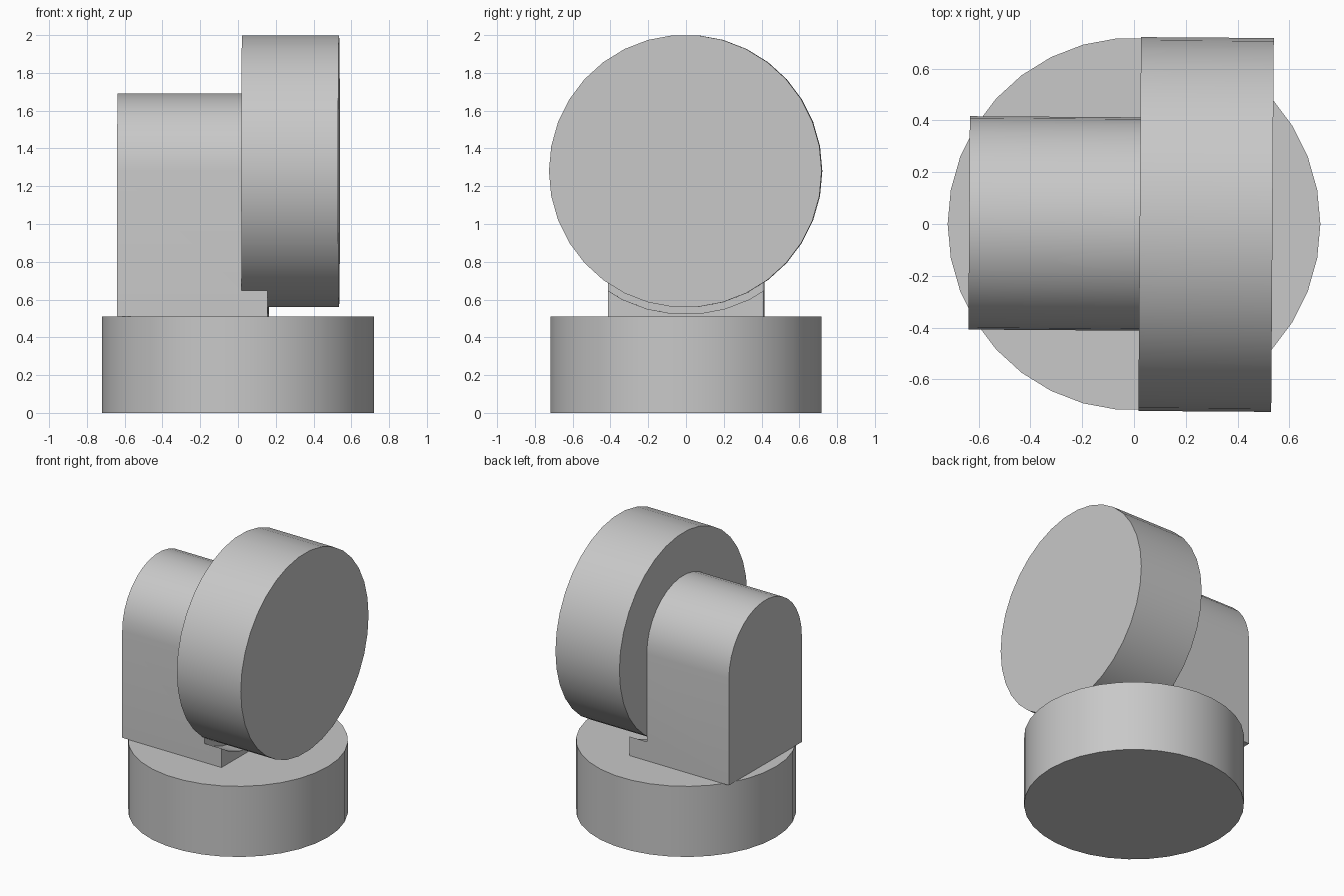
import bpy, bmesh, math
from mathutils import Matrix

if "Cube" in bpy.data.objects:
    bpy.data.objects.remove(bpy.data.objects["Cube"], do_unlink=True)

SIDES = 34
AXIS_Z = 1.28          # height of the wheel axis
TURN = Matrix.Rotation(math.radians(-0.4), 4, 'Z')

grey = bpy.data.materials.new("plain_grey")
grey.use_nodes = True
grey.diffuse_color = (0.58, 0.58, 0.58, 1)
grey.node_tree.nodes["Principled BSDF"].inputs["Base Color"].default_value = grey.diffuse_color


def arc(radius, steps, sweep):
    """Points of an arc, starting on the positive first axis."""
    return [(radius * math.cos(sweep * i / steps), radius * math.sin(sweep * i / steps))
            for i in range(steps + 1)]


def prism(name, corners, direction):
    """Extrude a closed outline of 3D corners along a direction."""
    bm = bmesh.new()
    face = bm.faces.new([bm.verts.new(c) for c in corners])
    top = bmesh.ops.extrude_face_region(bm, geom=[face])
    moved = [v for v in top["geom"] if isinstance(v, bmesh.types.BMVert)]
    bmesh.ops.translate(bm, verts=moved, vec=direction)
    bmesh.ops.recalc_face_normals(bm, faces=bm.faces)
    mesh = bpy.data.meshes.new(name)
    bm.to_mesh(mesh)
    bm.free()
    mesh.materials.append(grey)
    obj = bpy.data.objects.new(name, mesh)
    bpy.context.collection.objects.link(obj)
    return obj


def side_prism(name, outline, x0, x1):
    """Extrude a (y, height above the axis) outline between two x positions."""
    return prism(name, [(x0, y, AXIS_Z + z) for y, z in outline], (x1 - x0, 0, 0))


def circle(radius):
    return arc(radius, SIDES, math.tau)[:-1]


# Round base
base = prism("base", [(x, y, 0) for x, y in circle(0.72)], (0, 0, 0.51))

# Upright wheel
wheel = side_prism("wheel", circle(0.722), 0.022, 0.535)

# Arched bracket with a foot, hollowed to clear the wheel
arch = arc(0.412, SIDES // 2, math.pi)
floor = 0.51 - AXIS_Z
bracket = side_prism("bracket", arch + [(-0.412, floor), (0.412, floor)], -0.637, 0.16)
cutter = side_prism("wheel_clearance", circle(0.758), 0.022, 0.4)
cutter.hide_render = True
cut = bracket.modifiers.new("clearance", 'BOOLEAN')
cut.operation = 'DIFFERENCE'
cut.solver = 'EXACT'
cut.object = cutter
bpy.ops.object.select_all(action='DESELECT')
bpy.context.view_layer.objects.active = bracket
bracket.select_set(True)
bpy.ops.object.modifier_apply(modifier=cut.name)
bpy.data.objects.remove(cutter, do_unlink=True)

# Slight turn of the upper parts, then smooth round sides
for part in (wheel, bracket):
    part.data.transform(TURN)
for part in (base, wheel, bracket):
    part.select_set(True)
bpy.ops.object.shade_smooth_by_angle(angle=math.radians(30))
